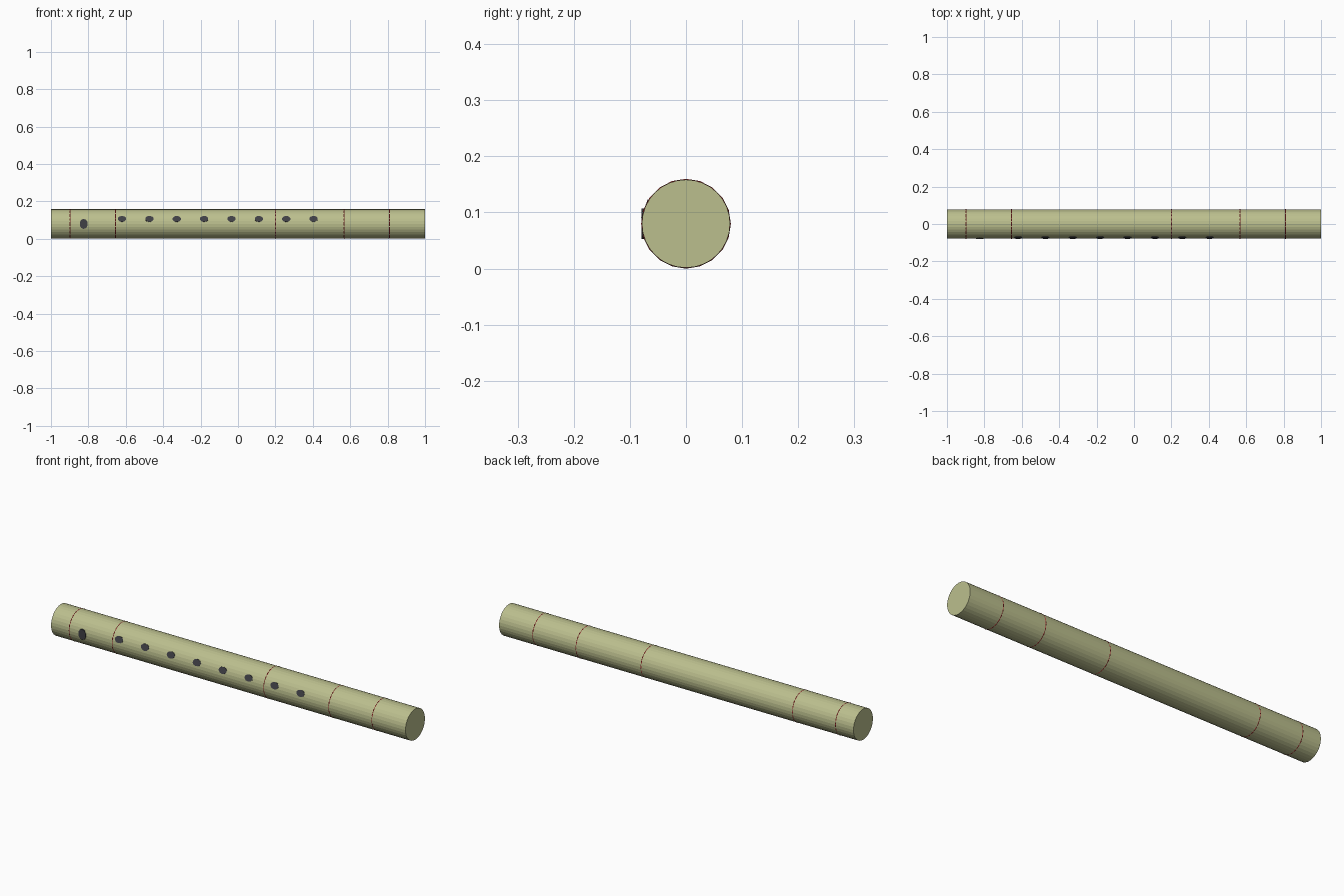
import bpy, math

if "Cube" in bpy.data.objects:
    bpy.data.objects.remove(bpy.data.objects["Cube"])

CZ = 0.08      # height of the tube axis
R = 0.0785     # tube radius


def material(name, color):
    m = bpy.data.materials.new(name)
    m.diffuse_color = (*color, 1)
    m.use_nodes = True
    m.node_tree.nodes["Principled BSDF"].inputs["Base Color"].default_value = m.diffuse_color
    return m


bamboo = material("bamboo", (0.50, 0.52, 0.27))
red = material("red_thread", (0.35, 0.03, 0.03))
dark = material("dark_hole", (0.05, 0.05, 0.06))


def finish(name, mat):
    ob = bpy.context.object
    ob.name = name
    ob.data.materials.append(mat)
    return ob


# Flute tube
bpy.ops.mesh.primitive_cylinder_add(vertices=32, radius=R, depth=2,
                                    location=(0, 0, CZ), rotation=(0, math.pi / 2, 0))
finish("flute_tube", bamboo)

# Thread bindings
for i, x in enumerate((-0.898, -0.655, 0.2, 0.567, 0.81)):
    bpy.ops.mesh.primitive_torus_add(major_segments=20, minor_segments=6,
                                     major_radius=0.0768, minor_radius=0.0032,
                                     location=(x, 0, CZ), rotation=(0, math.pi / 2, 0))
    finish(f"binding_{i + 1}", red)


def hole(name, x, angle, rx, rz):
    """Dark low-poly disc set into the tube, facing front and tilted up by angle."""
    d = R - 0.004
    bpy.ops.mesh.primitive_cylinder_add(
        vertices=10, radius=1, depth=1,
        location=(x, -d * math.cos(angle), CZ + d * math.sin(angle)),
        rotation=(math.pi / 2 - angle, 0, 0))
    ob = finish(name, dark)
    ob.scale = (rx, rz, 0.009)


# Mouth hole, then finger holes
hole("mouth_hole", -0.825, 0, 0.022, 0.027)
for i in range(8):
    hole(f"finger_hole_{i + 1}", -0.62 + 0.1463 * i, math.radians(20), 0.023, 0.017)
